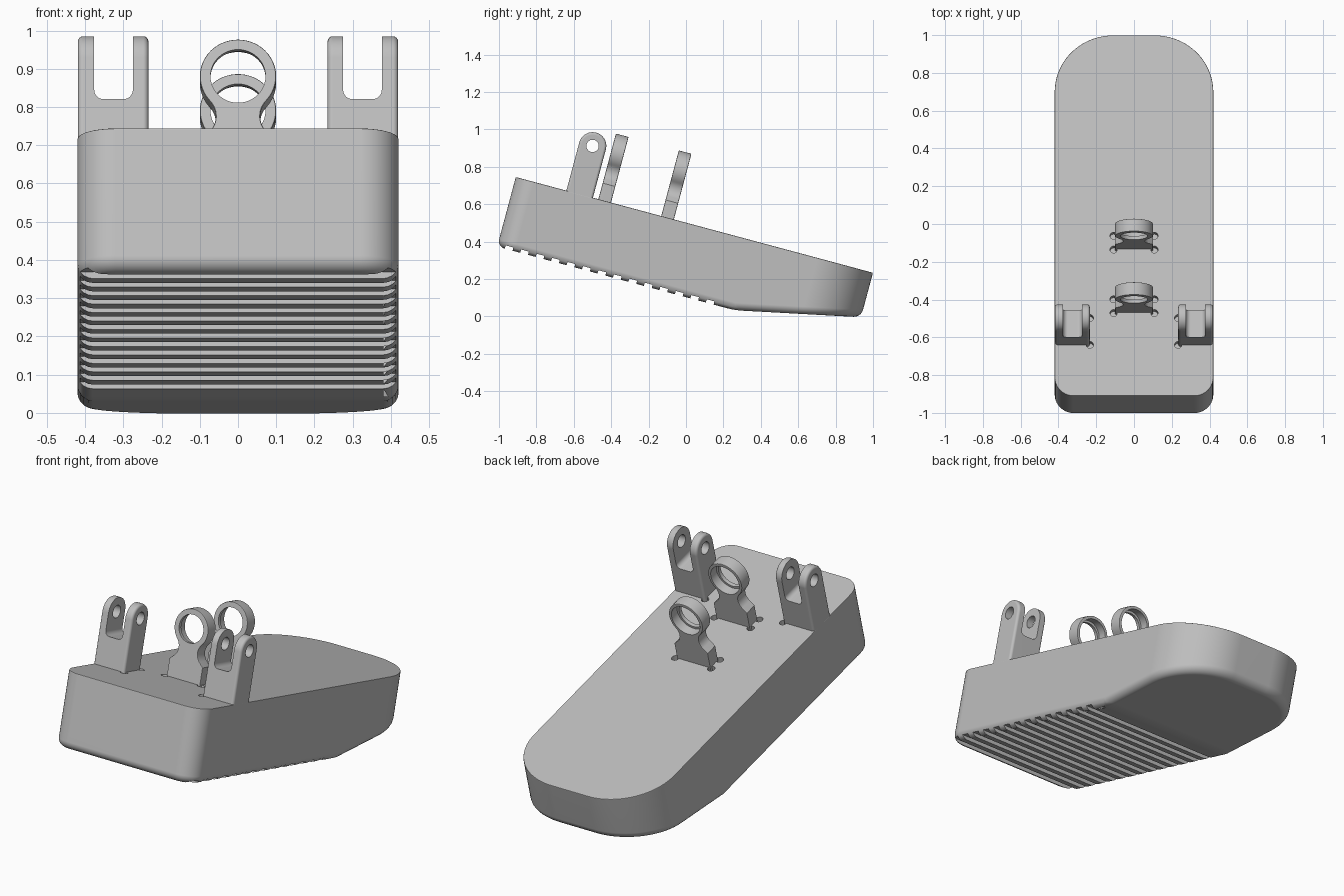
import bpy, bmesh
from math import radians, pi, cos, sin, atan2, sqrt
from mathutils import Matrix, Vector

if "Cube" in bpy.data.objects:
    bpy.data.objects.remove(bpy.data.objects["Cube"])

grey = bpy.data.materials.new("light grey")
grey.use_nodes = True
grey.diffuse_color = (0.52, 0.52, 0.52, 1)
grey.node_tree.nodes["Principled BSDF"].inputs["Base Color"].default_value = (0.52, 0.52, 0.52, 1)

# Everything is built level, then tilted nose-down: top face at z = 0, front edge at y = 0
TILT = Matrix.Translation((0, -0.91, 0.745)) @ Matrix.Rotation(radians(-15), 4, "X")
LENGTH, HALF, DEPTH = 1.977, 0.42, 0.385


def arc(cx, cy, r, a0, a1, n=12):
    return [(cx + r * cos(radians(a0 + (a1 - a0) * i / n)),
             cy + r * sin(radians(a0 + (a1 - a0) * i / n))) for i in range(n + 1)]


def add_prism(bm, pts, axis, lo, hi):
    place = {"x": lambda p, w: (w, p[0], p[1]),
             "y": lambda p, w: (p[0], w, p[1]),
             "z": lambda p, w: (p[0], p[1], w)}[axis]
    rings = [[bm.verts.new(place(p, w)) for p in pts] for w in (lo, hi)]
    bm.faces.new(rings[0])
    bm.faces.new(rings[1])
    n = len(pts)
    for i in range(n):
        j = (i + 1) % n
        bm.faces.new((rings[0][i], rings[0][j], rings[1][j], rings[1][i]))
    bmesh.ops.recalc_face_normals(bm, faces=bm.faces[:])


def bevel(bm, edges, width, segments):
    bmesh.ops.bevel(bm, geom=edges, offset=width, offset_type="OFFSET", segments=segments,
                    profile=0.5, affect="EDGES", clamp_overlap=True)


def cap_edges(bm, axis, *levels):
    k = "xyz".index(axis)
    return [e for e in bm.edges
            if any(all(abs(v.co[k] - w) < 1e-5 for v in e.verts) for w in levels)]


def to_object(bm, name):
    mesh = bpy.data.meshes.new(name)
    bm.to_mesh(mesh)
    bm.free()
    mesh.materials.append(grey)
    obj = bpy.data.objects.new(name, mesh)
    bpy.context.collection.objects.link(obj)
    return obj


def select(obj):
    bpy.ops.object.select_all(action="DESELECT")
    obj.select_set(True)
    bpy.context.view_layer.objects.active = obj


def cut(obj, prisms):
    bm = bmesh.new()
    for p in prisms:
        add_prism(bm, *p)
    cutter = to_object(bm, "cutter")
    cutter.hide_render = True
    select(obj)
    mod = obj.modifiers.new("cut", "BOOLEAN")
    mod.operation, mod.solver, mod.object = "DIFFERENCE", "EXACT", cutter
    bpy.ops.object.modifier_apply(modifier=mod.name)
    bpy.data.objects.remove(cutter)


def finish(obj):
    obj.data.transform(TILT)
    select(obj)
    bpy.ops.object.shade_smooth_by_angle(angle=radians(30))
    mod = obj.modifiers.new("even shading", "WEIGHTED_NORMAL")
    mod.keep_sharp = True


def circle(cx, cy, r, n=32):
    return arc(cx, cy, r, 0, 360, n)[:-1]


def box(x0, x1, y0, y1):
    return [(x0, y0), (x1, y0), (x1, y1), (x0, y1)]


# Body: rounded plan, sloped underside at the back, filleted bottom rim
FRONT_R, BACK_R = 0.1, 0.31
plan = (arc(FRONT_R - HALF, FRONT_R, FRONT_R, 180, 270, 10)
        + arc(HALF - FRONT_R, FRONT_R, FRONT_R, 270, 360, 10)
        + arc(HALF - BACK_R, LENGTH - BACK_R, BACK_R, 0, 90, 20)
        + arc(BACK_R - HALF, LENGTH - BACK_R, BACK_R, 90, 180, 20))
bm = bmesh.new()
add_prism(bm, plan, "z", -DEPTH, 0)
crease, tail = Vector((0, 1.315, -DEPTH)), Vector((0, LENGTH, -0.246))
slope = tail - crease
under = Vector((0, slope.z, -slope.y)).normalized()
cutres = bmesh.ops.bisect_plane(bm, geom=bm.verts[:] + bm.edges[:] + bm.faces[:],
                                plane_co=crease, plane_no=under, clear_outer=True)
bmesh.ops.holes_fill(bm, edges=[e for e in bm.edges if e.is_boundary], sides=0)
bmesh.ops.recalc_face_normals(bm, faces=bm.faces[:])
bm.normal_update()
bottom = {e for f in bm.faces if f.normal.z < -0.5 for e in f.edges}
bevel(bm, list(bottom), 0.04, 5)
bevel(bm, cap_edges(bm, "z", 0), 0.005, 2)
body = to_object(bm, "body")

# Mount positions along the body
LEG_Y0, LEG_Y1, LEG_IN, LEG_OUT = 0.28, 0.427, 0.234, 0.419
RING_STARTS, RING_T, RING_R = (0.457, 0.805), 0.07, 0.1

# Grip grooves under the body, and corner relief holes around the mounts
cut(body, [(box(-0.6, 0.6, y - 0.043, y), "z", -0.5, 0.018 - DEPTH)
           for y in [0.085 + 0.0856 * k for k in range(14)]])
reliefs = [(s * LEG_IN, y) for s in (-1, 1) for y in (LEG_Y0, LEG_Y1)]
for y0 in RING_STARTS:
    reliefs += [(s * 0.108, y) for s in (-1, 1) for y in (y0 - 0.003, y0 + RING_T + 0.003)]
cut(body, [(circle(x, y, 0.019, 20), "z", -0.04, 0.05) for x, y in reliefs])
finish(body)

# Forked legs with a pin hole
mid, rad = (LEG_Y0 + LEG_Y1) / 2, (LEG_Y1 - LEG_Y0) / 2
PIN_Z, SLOT_Z, SLOT_R = 0.267, 0.153, 0.025
for side, s in (("left", 1), ("right", -1)):
    bm = bmesh.new()
    lo, hi = sorted((s * LEG_IN, s * LEG_OUT))
    add_prism(bm, [(LEG_Y0, -0.05), (LEG_Y1, -0.05)] + arc(mid, PIN_Z, rad, 0, 180, 24), "x", lo, hi)
    bevel(bm, [e for e in cap_edges(bm, "x", lo, hi)
               if max(v.co.z for v in e.verts) > 0], 0.014, 4)
    leg = to_object(bm, side + "_forked_leg")
    a, b = sorted((s * 0.275, s * 0.376))
    slot = ([(b, 0.5), (a, 0.5)] + arc(a + SLOT_R, SLOT_Z + SLOT_R, SLOT_R, 180, 270, 8)
            + arc(b - SLOT_R, SLOT_Z + SLOT_R, SLOT_R, 270, 360, 8))
    cut(leg, [(slot, "y", 0.1, 0.6)])
    cut(leg, [(circle(mid, PIN_Z, 0.033), "x", lo - 0.1, hi + 0.1)])
    finish(leg)

# Ring holders: round eye, concave neck, straight foot, stepped bore
EYE_Z, NECK_R, NECK_X = 0.263, 0.06, 0.118
drop = sqrt((RING_R + NECK_R) ** 2 - NECK_X ** 2)
ang = atan2(drop, NECK_X) * 180 / pi
neck = arc(NECK_X, EYE_Z - drop, NECK_R, 225, 180 - ang, 10)
right = [(RING_R, -0.05), (RING_R, 0.089)] + neck
outline = right + arc(0, EYE_Z, RING_R, -ang, 180 + ang, 48)[1:-1] + [(-x, z) for x, z in reversed(right)]
for name, y0 in zip(("front_ring_holder", "rear_ring_holder"), RING_STARTS):
    bm = bmesh.new()
    y1 = y0 + RING_T
    add_prism(bm, outline, "y", y0, y1)
    bevel(bm, cap_edges(bm, "y", y0, y1), 0.005, 2)
    ring = to_object(bm, name)
    cut(ring, [(circle(0, EYE_Z, 0.072, 48), "y", y0 - 0.1, y1 + 0.1)])
    cut(ring, [(circle(0, EYE_Z, 0.084, 48), "y", y0 + 0.02, y1 + 0.1)])
    finish(ring)
